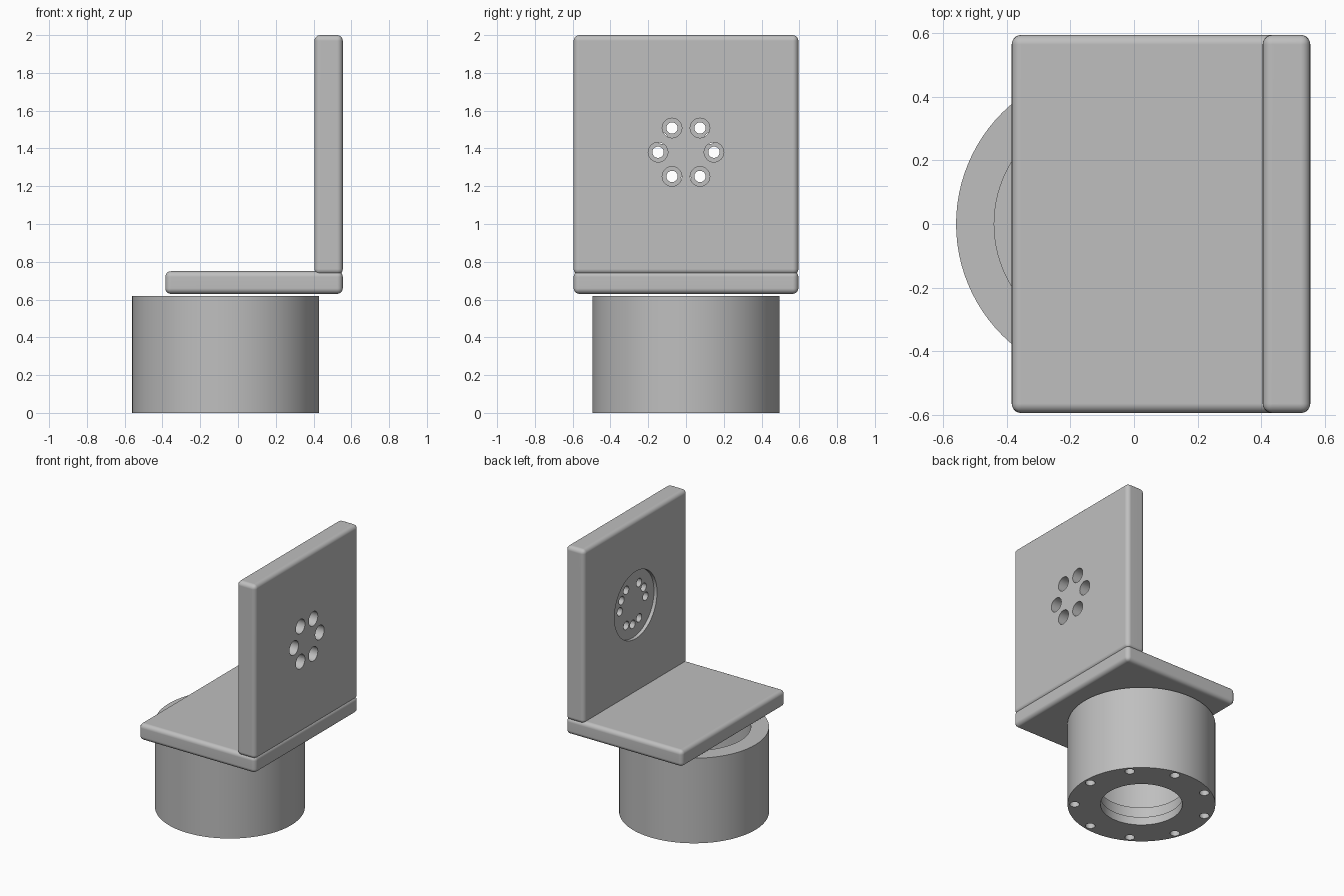
import bpy, bmesh
from math import cos, sin, radians, tau
from mathutils import Matrix, Vector

old = bpy.data.objects.get("Cube")
if old:
    bpy.data.objects.remove(old, do_unlink=True)

grey = bpy.data.materials.new("plain grey")
grey.use_nodes = True
grey.diffuse_color = (0.52, 0.52, 0.52, 1)
grey.node_tree.nodes["Principled BSDF"].inputs["Base Color"].default_value = grey.diffuse_color


def make_object(name, bm):
    bmesh.ops.recalc_face_normals(bm, faces=bm.faces)
    mesh = bpy.data.meshes.new(name)
    bm.to_mesh(mesh)
    bm.free()
    mesh.materials.append(grey)
    obj = bpy.data.objects.new(name, mesh)
    bpy.context.collection.objects.link(obj)
    return obj


def activate(obj):
    bpy.ops.object.select_all(action="DESELECT")
    obj.select_set(True)
    bpy.context.view_layer.objects.active = obj


def slab(name, low, high, radius=0.03):
    """Box between two corners with rounded edges."""
    bm = bmesh.new()
    low, high = Vector(low), Vector(high)
    bmesh.ops.create_cube(bm, size=1, matrix=Matrix.Translation((low + high) / 2)
                          @ Matrix.Diagonal((*(high - low), 1)))
    bmesh.ops.bevel(bm, geom=bm.edges[:], offset=radius, segments=5,
                    profile=0.5, affect="EDGES")
    return make_object(name, bm)


def lathe(name, profile, centre, steps=96):
    """Closed ring profile of (radius, height) turned about a vertical axis."""
    bm = bmesh.new()
    rings = [[bm.verts.new((centre + r * cos(tau * i / steps), r * sin(tau * i / steps), z))
              for i in range(steps)] for r, z in profile]
    for a, b in zip(rings, rings[1:] + rings[:1]):
        for i in range(steps):
            j = (i + 1) % steps
            bm.faces.new((a[i], a[j], b[j], b[i]))
    return make_object(name, bm)


def drill(target, centres, radius, depth, axis, sides=32):
    """Cut round holes that are centred on the given points."""
    bm = bmesh.new()
    turn = Matrix.Rotation(radians(90), 4, "Y") if axis == "X" else Matrix()
    for c in centres:
        bmesh.ops.create_cone(bm, cap_ends=True, segments=sides, radius1=radius, radius2=radius,
                              depth=depth, matrix=Matrix.Translation(c) @ turn)
    cutter = make_object("hole_cutter", bm)
    cutter.hide_render = True
    mod = target.modifiers.new("holes", "BOOLEAN")
    mod.object, mod.operation, mod.solver = cutter, "DIFFERENCE", "EXACT"
    activate(target)
    bpy.ops.object.modifier_apply(modifier=mod.name)
    bpy.data.objects.remove(cutter, do_unlink=True)


def finish(obj):
    activate(obj)
    bpy.ops.object.shade_smooth_by_angle(angle=radians(30))
    mod = obj.modifiers.new("even shading", "WEIGHTED_NORMAL")
    mod.keep_sharp = True


# Hollow round base with a stepped lip at the bottom
base_x, top = -0.065, 0.62
base = lathe("round_base", [(0.495, 0), (0.495, top), (0.375, top), (0.375, 0.14),
                            (0.285, 0.14), (0.285, 0.06), (0.274, 0.06), (0.274, 0)], base_x)
drill(base, [(base_x + 0.448 * cos(tau * k / 9), 0.448 * sin(tau * k / 9), 0)
             for k in range(9)], 0.033, 0.2, "Z", 24)

# Horizontal plate above the base
plate = slab("horizontal_plate", (-0.385, -0.595, 0.63), (0.555, 0.595, 0.75))

# Upright plate at the side
inner, outer, hub = 0.405, 0.555, 1.38
panel = slab("upright_plate", (inner, -0.595, 0.732), (outer, 0.595, 2.0))


def bolt_circle(x, angles):
    return [(x, 0.148 * cos(radians(a)), hub + 0.148 * sin(radians(a))) for a in angles]


# Shallow round recess, through holes, counterbores and blind holes
six = range(0, 360, 60)
drill(panel, [(inner, 0, hub)], 0.245, 0.05, "X", 96)
drill(panel, bolt_circle((inner + outer) / 2, six), 0.03, 0.4, "X")
drill(panel, bolt_circle(outer, six), 0.052, 0.15, "X")
drill(panel, bolt_circle(inner, (30, 150, 270)), 0.03, 0.16, "X")

for part in (base, plate, panel):
    finish(part)
